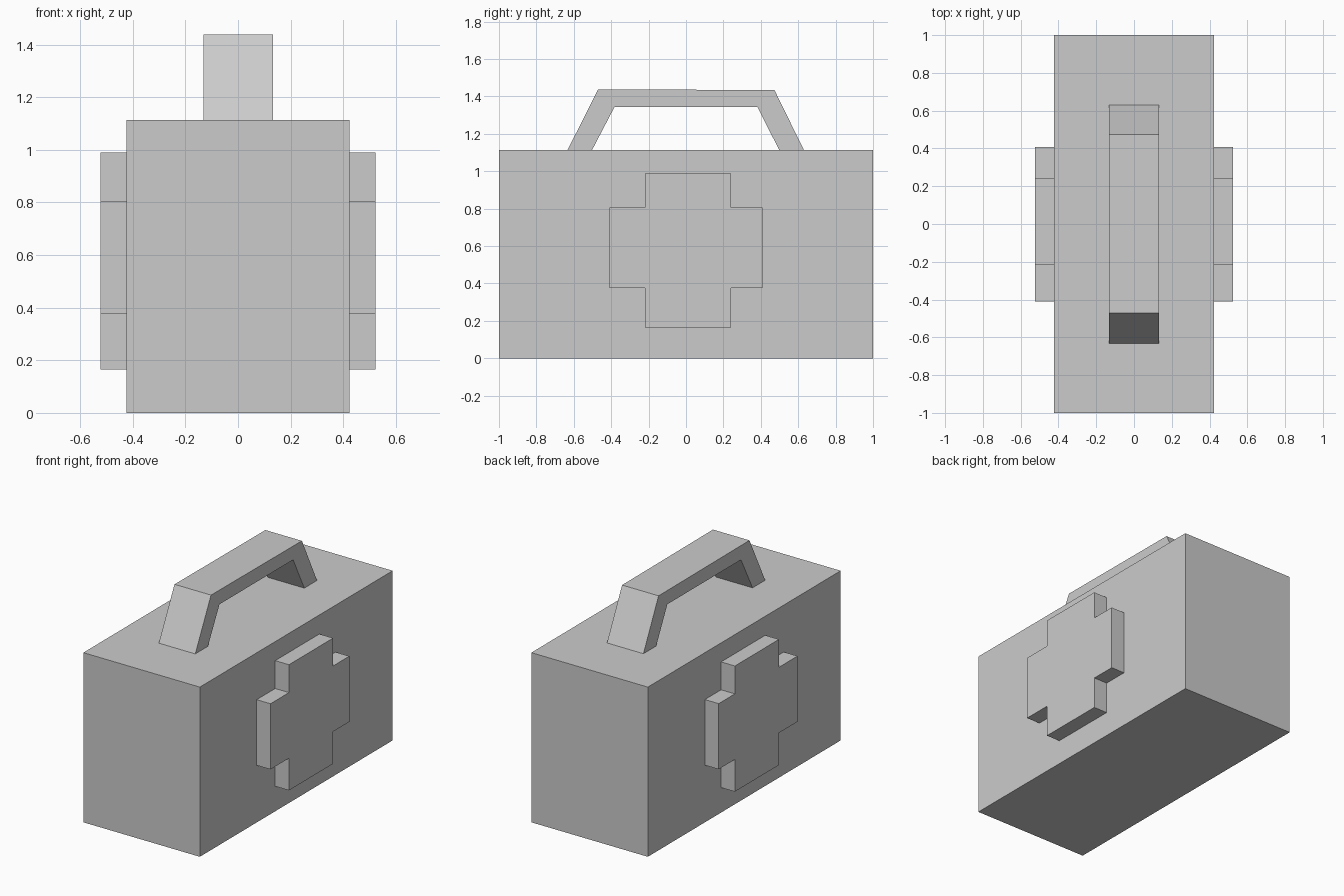
import bpy, bmesh

if "Cube" in bpy.data.objects:
    bpy.data.objects.remove(bpy.data.objects["Cube"])


def extrude_profile(name, points, x0, x1):
    """Extrude a closed (y, z) outline along x from x0 to x1."""
    bm = bmesh.new()
    face = bm.faces.new([bm.verts.new((x0, y, z)) for y, z in points])
    new = bmesh.ops.extrude_face_region(bm, geom=[face])["geom"]
    verts = [g for g in new if isinstance(g, bmesh.types.BMVert)]
    bmesh.ops.translate(bm, verts=verts, vec=(x1 - x0, 0, 0))
    bmesh.ops.recalc_face_normals(bm, faces=bm.faces)
    mesh = bpy.data.meshes.new(name)
    bm.to_mesh(mesh)
    bm.free()
    obj = bpy.data.objects.new(name, mesh)
    bpy.context.collection.objects.link(obj)
    return obj


HALF = 0.423
TOP = 1.114

# Case body
extrude_profile("case_body", [(-1, 0), (1, 0), (1, TOP), (-1, TOP)], -HALF, HALF)

# Raised cross on both sides
ya, yb, yc, yd = -0.41, -0.218, 0.24, 0.408
za, zb, zc, zd = 0.164, 0.375, 0.806, 0.989
cross = [(yb, za), (yc, za), (yc, zb), (yd, zb), (yd, zc), (yc, zc),
         (yc, zd), (yb, zd), (yb, zc), (ya, zc), (ya, zb), (yb, zb)]
for side, sign in (("right", 1), ("left", -1)):
    extrude_profile(f"{side}_cross", cross, sign * HALF, sign * 0.523)

# Carrying handle with sloped legs
handle = [(-0.633, TOP), (-0.47, 1.438), (0.473, 1.434), (0.63, TOP),
          (0.498, TOP), (0.382, 1.344), (-0.382, 1.344), (-0.502, TOP)]
extrude_profile("handle", handle, -0.132, 0.133)
